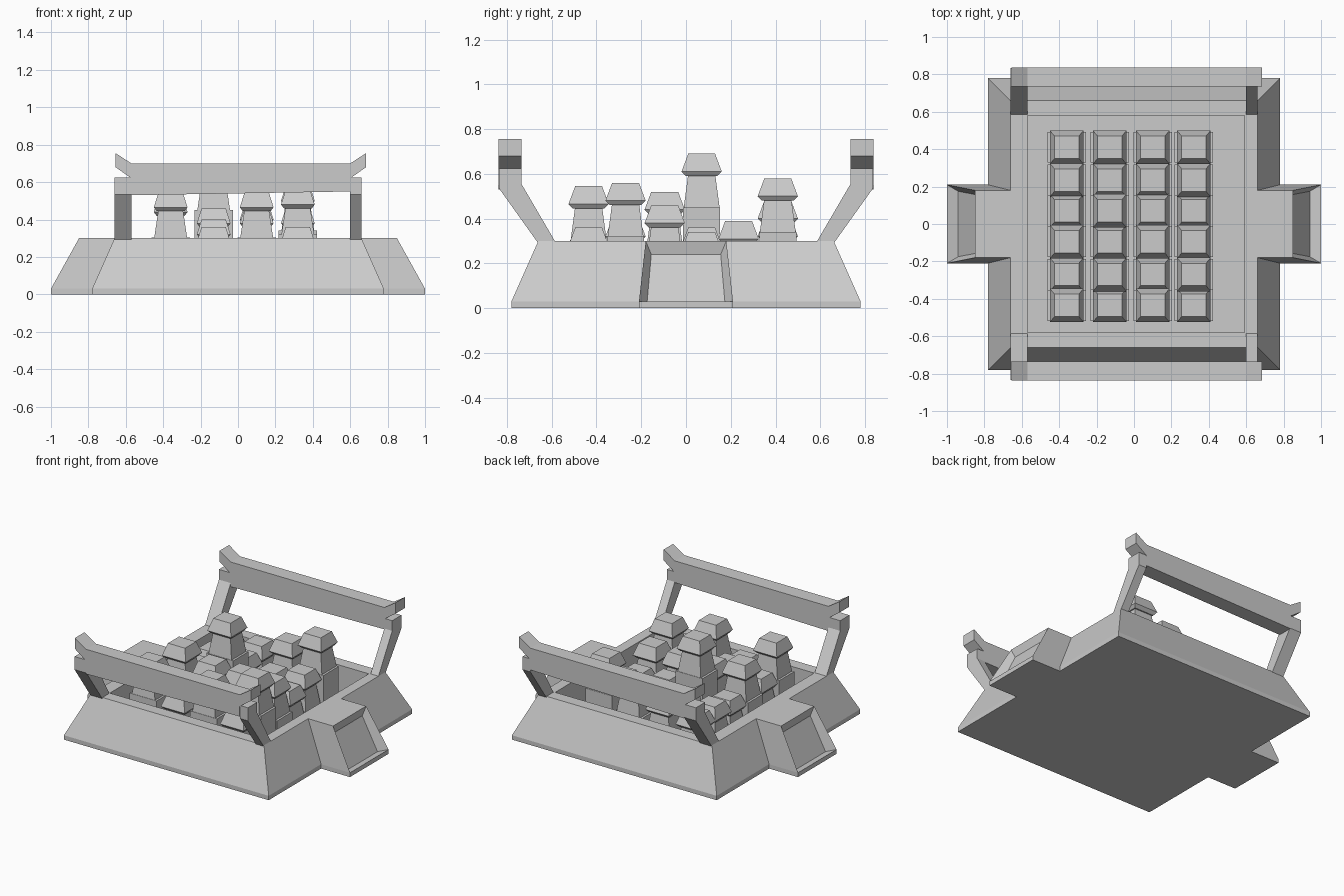
import bpy, bmesh

if "Cube" in bpy.data.objects:
    bpy.data.objects.remove(bpy.data.objects["Cube"])


def finish(name, bm):
    bmesh.ops.recalc_face_normals(bm, faces=bm.faces)
    me = bpy.data.meshes.new(name)
    bm.to_mesh(me)
    bm.free()
    ob = bpy.data.objects.new(name, me)
    bpy.context.collection.objects.link(ob)
    return ob


def loft(name, rings):
    """Join rings of equal point count, capping first and last."""
    bm = bmesh.new()
    vs = [[bm.verts.new(p) for p in r] for r in rings]
    n = len(rings[0])
    for a, b in zip(vs, vs[1:]):
        for i in range(n):
            j = (i + 1) % n
            bm.faces.new((a[i], a[j], b[j], b[i]))
    bm.faces.new(vs[0])
    bm.faces.new(vs[-1])
    return finish(name, bm)


def rect(x0, x1, y0, y1, z):
    return [(x0, y0, z), (x1, y0, z), (x1, y1, z), (x0, y1, z)]


def sq(cx, cy, w, d, z):
    return rect(cx - w / 2, cx + w / 2, cy - d / 2, cy + d / 2, z)


# sloped base wall with an open courtyard
loft("base_wall", [
    sq(0, 0, 1.56, 1.56, 0), sq(0, 0, 1.56, 1.56, 0.03),
    sq(0, 0, 1.32, 1.32, 0.30),
    rect(-0.57, 0.59, -0.58, 0.58, 0.30), rect(-0.57, 0.59, -0.58, 0.58, 0.05)])

# side bastions with a recessed end panel
for s, side in ((1, "right"), (-1, "left")):
    bm = bmesh.new()
    rings = [rect(0.62, 1.0, -0.21, 0.21, 0), rect(0.62, 1.0, -0.21, 0.21, 0.03),
             rect(0.62, 0.85, -0.18, 0.18, 0.30)]
    vs = [[bm.verts.new((s * x, y, z)) for x, y, z in r] for r in rings]
    for k in range(2):
        for i in range(4):
            if (k, i) != (1, 1):
                j = (i + 1) % 4
                bm.faces.new((vs[k][i], vs[k][j], vs[k + 1][j], vs[k + 1][i]))
    bm.faces.new(vs[0])
    bm.faces.new(vs[2])
    outer = [vs[1][1], vs[1][2], vs[2][2], vs[2][1]]
    panel = [(0.94, -0.175, 0.012), (0.94, 0.175, 0.012),
             (0.838, 0.155, 0.24), (0.838, -0.155, 0.24)]
    inner = [bm.verts.new((s * x, y, z)) for x, y, z in panel]
    for i in range(4):
        j = (i + 1) % 4
        bm.faces.new((outer[i], outer[j], inner[j], inner[i]))
    bm.faces.new(inner)
    finish("bastion_" + side, bm)

# gates: bent posts and a beam with upturned tips, front and back
POST = [(0.58, 0.29), (0.735, 0.555), (0.735, 0.625), (0.835, 0.625),
        (0.835, 0.535), (0.66, 0.29)]
BEAM = [(-0.57, 0.53), (0.60, 0.55), (0.60, 0.62), (0.685, 0.68), (0.685, 0.755),
        (0.60, 0.70), (-0.57, 0.70), (-0.655, 0.755), (-0.655, 0.68), (-0.57, 0.62)]
for s, end in ((1, "back"), (-1, "front")):
    for x0, x1, side in ((-0.66, -0.57, "left"), (0.60, 0.66, "right")):
        loft(f"gate_post_{end}_{side}",
             [[(x, s * y, z) for y, z in POST] for x in (x0, x1)])
    loft(f"gate_beam_{end}",
         [[(x, s * y, z) for x, z in BEAM] for y in (0.735, 0.838)])

# grid of roofed towers (top heights, rows front to back)
XS = (-0.36, -0.13, 0.10, 0.32)
YS = (-0.435, -0.27, -0.095, 0.07, 0.235, 0.41)
HEIGHTS = ((0.545, 0.36, 0.545, 0.36),
           (0.36, 0.40, 0.36, 0.56),
           (0.52, 0.46, 0.46, 0.46),
           (0.34, 0.69, 0.36, 0.34),
           (0.36, 0.38, 0.34, 0.39),
           (0.36, 0.40, 0.48, 0.58))
for r, y in enumerate(YS):
    for c, x in enumerate(XS):
        h = HEIGHTS[r][c]
        b = max(h - 0.24, 0.08)
        loft(f"tower_body_{r}_{c}", [
            sq(x, y, 0.205, 0.165, 0.045), sq(x, y, 0.205, 0.165, b),
            sq(x, y, 0.175, 0.16, b), sq(x, y, 0.13, 0.12, h - 0.09)])
        loft(f"tower_roof_{r}_{c}", [
            sq(x, y, 0.15, 0.14, h - 0.10), sq(x, y, 0.18, 0.18, h - 0.08),
            sq(x, y, 0.13, 0.12, h)])
